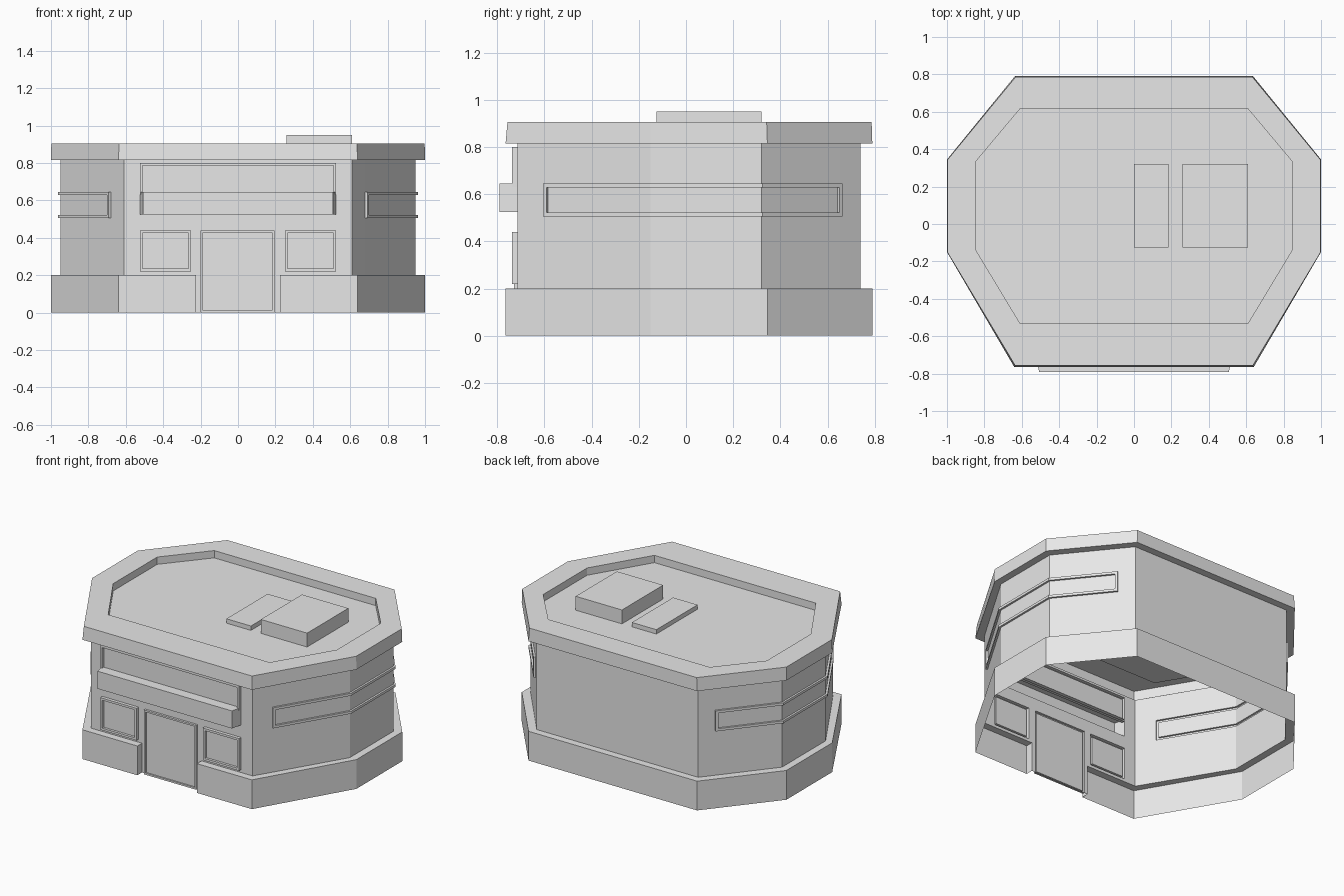
import bpy
import bmesh
from mathutils import Vector

if "Cube" in bpy.data.objects:
    bpy.data.objects.remove(bpy.data.objects["Cube"], do_unlink=True)

concrete = bpy.data.materials.new("concrete grey")
concrete.use_nodes = True
concrete.diffuse_color = (0.8, 0.8, 0.8, 1)
concrete.node_tree.nodes["Principled BSDF"].inputs["Base Color"].default_value = (0.8, 0.8, 0.8, 1)

FRONT, BACK = -0.715, 0.74      # wall planes
LEDGE, EAVE = 0.2, 0.815        # plinth top and roof underside


def finish(name, bm):
    """Weld, turn the shell outwards and make it an object."""
    bmesh.ops.remove_doubles(bm, verts=bm.verts, dist=1e-5)
    bmesh.ops.recalc_face_normals(bm, faces=bm.faces)
    bm.normal_update()
    core = Vector((0, 0, 0.4))
    if sum(f.normal.dot(f.calc_center_median() - core) * f.calc_area() for f in bm.faces) < 0:
        bmesh.ops.reverse_faces(bm, faces=bm.faces)
    mesh = bpy.data.meshes.new(name)
    bm.to_mesh(mesh)
    bm.free()
    mesh.materials.append(concrete)
    bpy.context.collection.objects.link(bpy.data.objects.new(name, mesh))


def face(bm, points):
    bm.faces.new([bm.verts.new(p) for p in points])


def bridge(bm, ring_a, ring_b, closed=True):
    """Join two rings with quads, dropping repeated corners."""
    n = len(ring_a)
    for i in range(n if closed else n - 1):
        j = (i + 1) % n
        pts = []
        for p in (ring_a[i], ring_a[j], ring_b[j], ring_b[i]):
            if all((Vector(p) - Vector(q)).length > 1e-5 for q in pts):
                pts.append(p)
        if len(pts) > 2:
            face(bm, pts)


def octagon(front, side, back):
    """Mirrored plan from the front corner, side x with y-range, and back corner."""
    sx, y0, y1 = side
    half = [front, (sx, y0), (sx, y1), back]
    return half + [(-x, y) for x, y in reversed(half)]


def at(points, z):
    return [(x, y, z) for x, y in points]


outer = octagon((0.64, -0.765), (1, -0.15, 0.345), (0.637, 0.79))
roof_top = octagon((0.635, -0.757), (0.998, -0.15, 0.342), (0.632, 0.787))
wall = octagon((0.61, FRONT), (0.95, -0.15, 0.32), (0.61, BACK))
rim = octagon((0.61, -0.53), (0.845, -0.14, 0.335), (0.61, 0.615))


def framed_panel(name, path, z0, z1, steps):
    """Open-backed panel following a plan path; steps are (end inset, height inset, depth)."""
    path = [Vector(p) for p in path]
    dirs = [(b - a).normalized() for a, b in zip(path, path[1:])]

    def ring(end, inset, depth):
        plan = []
        for i, p in enumerate(path):
            da, db = dirs[max(i - 1, 0)], dirs[min(i, len(dirs) - 1)]
            na, nb = Vector((da.y, -da.x)), Vector((db.y, -db.x))
            q = p + (na + nb) * depth / (1 + na.dot(nb))
            if i == 0:
                q += db * end
            if i == len(path) - 1:
                q -= da * end
            plan.append((q.x, q.y))
        return at(plan, z0 + inset), at(plan, z1 - inset)

    bm = bmesh.new()
    rings = [ring(*s) for s in steps]
    loops = [low + high[::-1] for low, high in rings]
    for a, b in zip(loops, loops[1:]):
        bridge(bm, a, b)
    bridge(bm, *rings[-1], closed=False)
    finish(name, bm)


# Plinth: a hollow skirt with a gap for the doorway
gap = 0.225
bm = bmesh.new()
skirt = [(gap, FRONT), (gap, -0.765)] + outer + [(-gap, -0.765), (-gap, FRONT)]
shelf = [(gap, FRONT)] * 2 + wall + [(-gap, FRONT)] * 2
bridge(bm, at(skirt, 0), at(skirt, LEDGE), closed=False)
bridge(bm, at(skirt, LEDGE), at(shelf, LEDGE), closed=False)
finish("plinth", bm)

# Side and back walls, leaving the window band open
BAND = (0.505, 0.645)
band_path = [(0.68, -0.6), (0.95, -0.15), (0.95, 0.32), (0.679, 0.655)]
side_path = [wall[0]] + band_path + [wall[3]]
bm = bmesh.new()
levels = [LEDGE, *BAND, EAVE]
for row, (za, zb) in enumerate(zip(levels, levels[1:])):
    for s in (1, -1):
        plan = [(s * x, y) for x, y in side_path]
        for i, (p, q) in enumerate(zip(plan, plan[1:])):
            if row == 1 and 0 < i < 4:
                continue
            face(bm, at([p, q], za) + at([q, p], zb))
    face(bm, at(wall[3:5], za) + at(wall[4:2:-1], zb))
finish("side_and_back_walls", bm)

# Front wall: grid with openings for the door, windows and sign bay
openings = [(-0.2, 0.195, 0, 0.44), (-0.525, -0.25, 0.22, 0.44),
            (0.25, 0.525, 0.22, 0.44), (-0.525, 0.525, 0.525, 0.8)]
xs = sorted({-0.61, 0.61, -gap, gap} | {v for o in openings for v in o[:2]})
zs = sorted({LEDGE, EAVE} | {v for o in openings for v in o[2:]})
bm = bmesh.new()
for xa, xb in zip(xs, xs[1:]):
    for za, zb in zip(zs, zs[1:]):
        cx, cz = (xa + xb) / 2, (za + zb) / 2
        behind_plinth = cz < LEDGE and abs(cx) > gap
        if behind_plinth or any(o[0] < cx < o[1] and o[2] < cz < o[3] for o in openings):
            continue
        face(bm, at([(xa, FRONT), (xb, FRONT)], za) + at([(xb, FRONT), (xa, FRONT)], zb))
finish("front_wall", bm)

# Framed door, windows, sign bay and awning on the front
frame = [(0, 0, 0), (0, 0, 0.022), (0.015, 0.015, 0.022), (0.015, 0.015, 0.005)]
door_frame = [(0, 0, 0), (0, 0, 0.015), (0.012, 0.012, 0.015), (0.012, 0.012, 0.005)]
for name, (xa, xb, za, zb), steps in zip(
        ("door", "right_window", "left_window"), openings, (door_frame, frame, frame)):
    framed_panel(name, [(xa, FRONT), (xb, FRONT)], za, zb, steps)
bay = [(-0.525, FRONT), (0.525, FRONT)]
framed_panel("upper_bay", bay, 0.63, 0.8, frame)
framed_panel("awning", bay, 0.525, 0.645, [(0, 0, 0), (0.018, 0, 0.075)])

# Window bands wrapping both sides
band_frame = [(0, 0, 0), (0, 0, 0.013), (0.017, 0.017, 0.013), (0.017, 0.017, 0)]
framed_panel("left_window_band", band_path, *BAND, band_frame)
framed_panel("right_window_band", [(-x, y) for x, y in band_path[::-1]], *BAND, band_frame)

# Roof: overhang, fascia, parapet and sunken deck
DECK = 0.855
bm = bmesh.new()
rings = [at(wall, EAVE), at(outer, EAVE), at(roof_top, 0.905), at(rim, 0.905), at(rim, DECK)]
for a, b in zip(rings, rings[1:]):
    bridge(bm, a, b)
face(bm, rings[-1])
finish("roof", bm)

# Rooftop units
for name, xa, xb, top in (("roof_unit", 0.26, 0.61, 0.95), ("roof_hatch", 0, 0.185, 0.885)):
    base = [(xa, -0.125), (xb, -0.125), (xb, 0.32), (xa, 0.32)]
    bm = bmesh.new()
    bridge(bm, at(base, DECK), at(base, top))
    face(bm, at(base, top))
    finish(name, bm)
